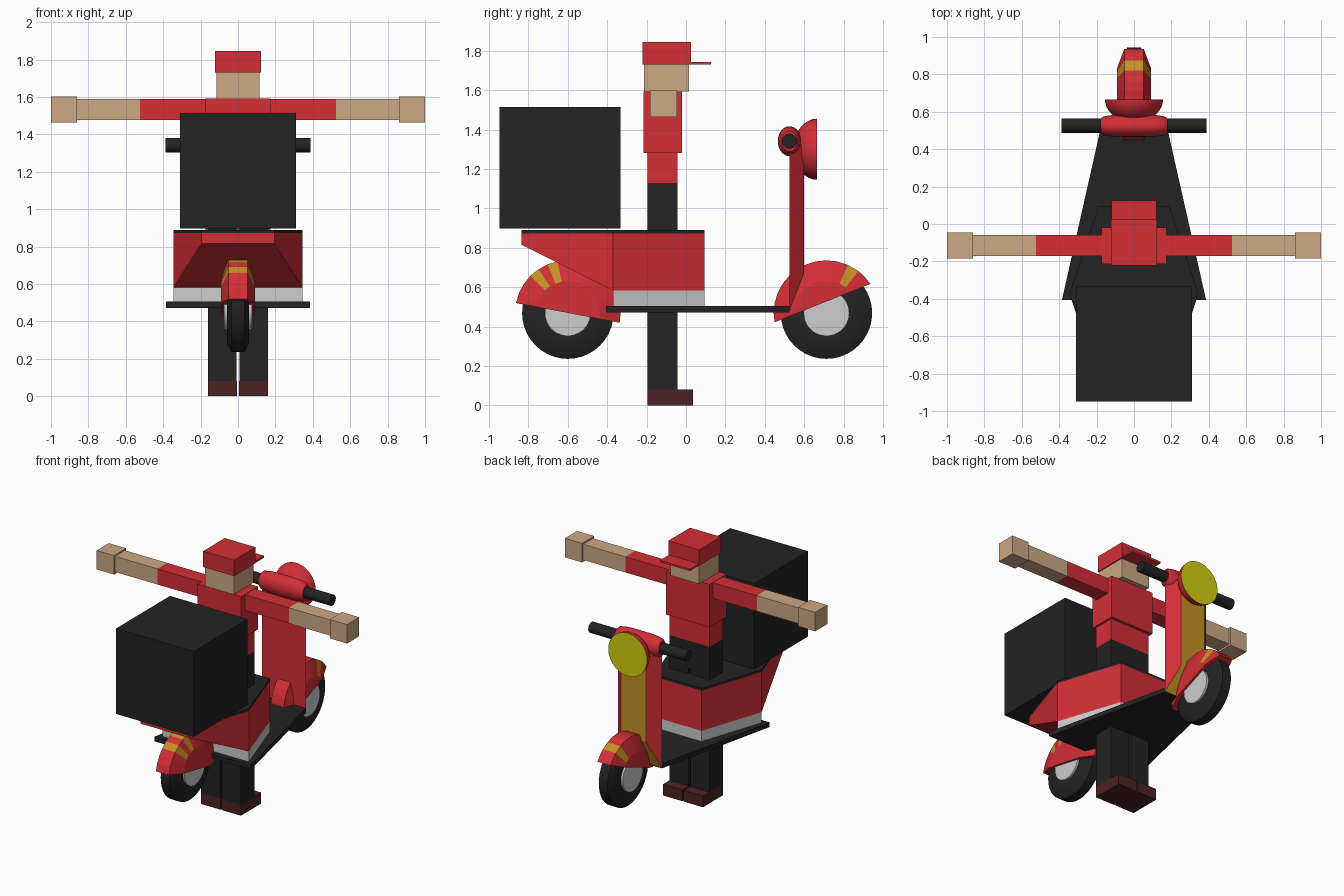
import bpy, bmesh, math
from mathutils import Vector

if "Cube" in bpy.data.objects:
    bpy.data.objects.remove(bpy.data.objects["Cube"])


def material(name, rgb):
    lin = [((c / 255 + 0.055) / 1.055) ** 2.4 for c in rgb]
    m = bpy.data.materials.new(name)
    m.diffuse_color = (*lin, 1)
    m.use_nodes = True
    m.node_tree.nodes["Principled BSDF"].inputs["Base Color"].default_value = m.diffuse_color
    return m


RED = material("red", (212, 46, 54))
BLACK = material("black", (35, 35, 35))
SKIN = material("skin", (205, 168, 132))
GREY = material("light grey", (205, 205, 205))
BROWN = material("dark brown", (76, 34, 36))
GOLD = material("gold", (196, 146, 36))
YELLOW = material("lamp yellow", (212, 206, 16))


def finish(name, bm, mats, rule=None, smooth=False):
    bmesh.ops.recalc_face_normals(bm, faces=bm.faces)
    bm.normal_update()
    for f in bm.faces:
        f.smooth = smooth
        if rule:
            f.material_index = int(rule(f))
    for e in bm.edges:
        e.smooth = smooth and e.calc_face_angle(3) < math.radians(35)
    me = bpy.data.meshes.new(name)
    bm.to_mesh(me)
    bm.free()
    for m in mats:
        me.materials.append(m)
    ob = bpy.data.objects.new(name, me)
    bpy.context.collection.objects.link(ob)
    return ob


def hull(name, pts, mats, rule=None):
    """Solid with flat faces around the given points."""
    bm = bmesh.new()
    for p in pts:
        bm.verts.new(p)
    bmesh.ops.convex_hull(bm, input=bm.verts)
    bmesh.ops.dissolve_limit(bm, angle_limit=0.01, verts=bm.verts, edges=bm.edges)
    return finish(name, bm, mats, rule)


def box(name, x, y, z, mat):
    return hull(name, [(a, b, c) for a in x for b in y for c in z], [mat])


def slab(name, half_plan, z, mat):
    """Extrude a plan, given as (half width, y) points and mirrored in x."""
    return hull(name, [(s * w, y, h) for w, y in half_plan for s in (-1, 1) for h in z], [mat])


def lathe(profile, axis, angles=None, n=40):
    """Revolve (position, radius) points around the x or y axis."""
    angles = angles or [360 * i / n for i in range(n)]
    bm = bmesh.new()
    rings = []
    for a, r in profile:
        ring = []
        for t in (angles if r > 0 else [0]):
            c, s = r * math.cos(math.radians(t)), r * math.sin(math.radians(t))
            ring.append(bm.verts.new((a, c, s) if axis == "x" else (c, a, s)))
        rings.append(ring)
    m = len(angles)
    for p, q in zip(rings, rings[1:]):
        for i in range(m):
            j = (i + 1) % m
            if len(p) == 1:
                bm.faces.new((p[0], q[i], q[j]))
            elif len(q) == 1:
                bm.faces.new((p[i], p[j], q[0]))
            else:
                bm.faces.new((p[i], p[j], q[j], q[i]))
    return bm


def mirrored(half):
    """Complete a profile listed from its outer end to the middle."""
    return [(-a, r) for a, r in half] + [(a, r) for a, r in reversed(half)]


# Wheels and fenders
def wheel(name, y, z):
    tire = finish(name + "_tire", lathe(mirrored([(.05, 0), (.06, .11), (.06, .18), (.035, .232)]), "x"),
                  [BLACK], smooth=True)
    hub = finish(name + "_hub", lathe(mirrored([(.075, 0), (.075, .116)]), "x"), [GREY], smooth=True)
    tire.location = hub.location = (0, y, z)


def fender(name, y, z, start, end, stripes):
    """Bevelled disc cut along the chord from start to end angle."""
    cuts = {t for s in stripes for t in s}
    angles = sorted({t for t in (11.25 * i for i in range(32))
                     if all(abs(t - c) > 4 for c in cuts)} | cuts)
    bm = lathe(mirrored([(.09, 0), (.09, .163), (.052, .268)]), "x", angles)
    a, b = (Vector((0, .268 * math.cos(math.radians(t)), .268 * math.sin(math.radians(t))))
            for t in (start, end))
    bmesh.ops.bisect_plane(bm, geom=bm.verts[:] + bm.edges[:] + bm.faces[:], plane_co=a,
                           plane_no=(b - a).cross(Vector((1, 0, 0))), clear_inner=True)
    bmesh.ops.holes_fill(bm, edges=[e for e in bm.edges if e.is_boundary])

    def striped(f):
        c = f.calc_center_median()
        r, t = math.hypot(c.y, c.z), math.degrees(math.atan2(c.z, c.y))
        return r > .18 and any(s < t < e for s, e in stripes)

    finish(name, bm, [RED, GOLD], striped).location = (0, y, z)


wheel("rear_wheel", -.6, .468)
wheel("front_wheel", .713, .468)
fender("rear_fender", -.6, .468, -10.5, 169, [(101.25, 112.5), (123.75, 135)])
fender("front_fender", .713, .468, 33.6, 190, [(53, 66)])

# Scooter body
slab("floor_board", [(.385, -.405), (.175, .525)], (.472, .505), BLACK)
PLAN = [(.19, .094), (.345, -.37)]
slab("body_base", PLAN, (.505, .582), GREY)
slab("body", PLAN, (.582, .872), RED)
hull("tail", [(s * x, y, z) for s in (-1, 1) for x, y, z in
              ((.345, -.37, .582), (.345, -.37, .872), (.195, -.835, .872), (.195, -.835, .815))], [RED])
slab("seat", PLAN + [(.195, -.835)], (.872, .889), BLACK)
box("delivery_box", (-.31, .31), (-.948, -.333), (.897, 1.514), BLACK)

# Steering column with gold front panel
hull("steering_column", [(s * x, y, z) for s in (-1, 1) for x, y, z in
                         ((.175, .525, .48), (.175, .525, 1.32), (.1, .6, .67), (.1, .6, 1.32))],
     [RED, GOLD], lambda f: f.normal.y > .85)

# Handlebar and headlight
bar = finish("handlebar", lathe(mirrored([(.387, 0), (.387, .038)]), "x"), [BLACK], smooth=True)
bar.location = (0, .525, 1.341)
cover = finish("handlebar_cover", lathe(mirrored([(.178, 0), (.178, .04), (.165, .05), (.12, .057), (.05, .059)]), "x"),
               [RED], smooth=True)
cover.location = (0, .525, 1.341)
cover.scale.z = 1.28
dome = [(-.12 * math.cos(math.radians(t)), .155 * math.sin(math.radians(t))) for t in range(0, 91, 10)]
lamp = finish("headlight", lathe(dome + [(0, 0)], "y"), [RED, YELLOW],
              lambda f: f.normal.y > .95, smooth=True)
lamp.location = (0, .665, 1.3)

# Rider
for side, s in (("left", -1), ("right", 1)):
    box(side + "_shoe", (s * .005, s * .16), (-.195, .035), (0, .08), BROWN)
    box(side + "_leg", (s * .008, s * .16), (-.195, -.042), (.08, .93), BLACK)
    box(side + "_sleeve", (s * .17, s * .525), (-.17, -.058), (1.477, 1.59), RED)
    box(side + "_forearm", (s * .525, s * .865), (-.17, -.058), (1.477, 1.59), SKIN)
    box(side + "_hand", (s * .862, s * 1), (-.184, -.046), (1.464, 1.601), SKIN)
box("hips", (-.16, .16), (-.195, -.042), (.93, 1.128), BLACK)
box("waist", (-.16, .16), (-.195, -.042), (1.128, 1.282), RED)
box("chest", (-.174, .174), (-.215, -.02), (1.282, 1.592), RED)
box("head", (-.115, .115), (-.212, .014), (1.592, 1.732), SKIN)
box("cap", (-.123, .123), (-.221, .025), (1.73, 1.845), RED)
box("cap_brim", (-.12, .12), (.02, .126), (1.73, 1.744), RED)
